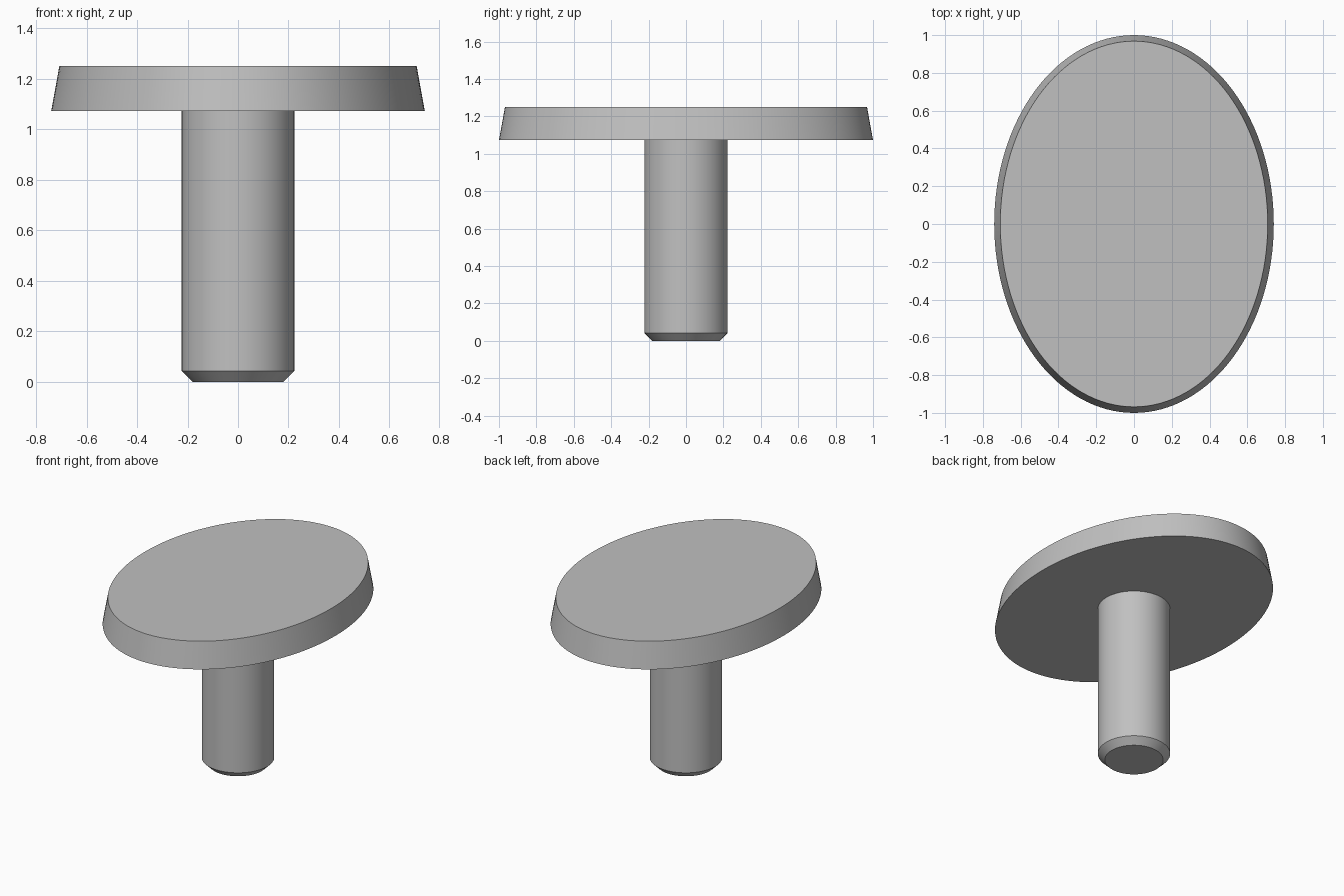
import bpy
import bmesh
import math

cube = bpy.data.objects.get("Cube")
if cube:
    bpy.data.objects.remove(cube, do_unlink=True)

# Single plain grey material
grey = bpy.data.materials.new("light_grey")
grey.use_nodes = True
colour = (0.53, 0.53, 0.53, 1)
grey.diffuse_color = colour
grey.node_tree.nodes["Principled BSDF"].inputs["Base Color"].default_value = colour


def stacked_rings(name, rings, sides, cap_top=True):
    """Skin a stack of elliptical rings (radius x, radius y, height)."""
    bm = bmesh.new()
    loops = []
    for rx, ry, z in rings:
        angles = [2 * math.pi * i / sides for i in range(sides)]
        loops.append([bm.verts.new((rx * math.cos(a), ry * math.sin(a), z)) for a in angles])
    for low, high in zip(loops, loops[1:]):
        for i in range(sides):
            j = (i + 1) % sides
            bm.faces.new((low[i], low[j], high[j], high[i]))
    bm.faces.new(loops[0][::-1])
    if cap_top:
        bm.faces.new(loops[-1])
    mesh = bpy.data.meshes.new(name)
    bm.to_mesh(mesh)
    bm.free()
    mesh.materials.append(grey)
    obj = bpy.data.objects.new(name, mesh)
    bpy.context.collection.objects.link(obj)
    bpy.ops.object.select_all(action="DESELECT")
    obj.select_set(True)
    bpy.context.view_layer.objects.active = obj
    bpy.ops.object.shade_smooth_by_angle(angle=math.radians(30))
    return obj


# Oval head with tapered rim
stacked_rings("oval_head", [(0.74, 1.0, 1.073), (0.708, 0.968, 1.25)], 128)

# Round peg with chamfered tip, open where it meets the head
stacked_rings("round_peg", [(0.18, 0.18, 0), (0.223, 0.223, 0.043), (0.223, 0.223, 1.073)],
              64, cap_top=False)
